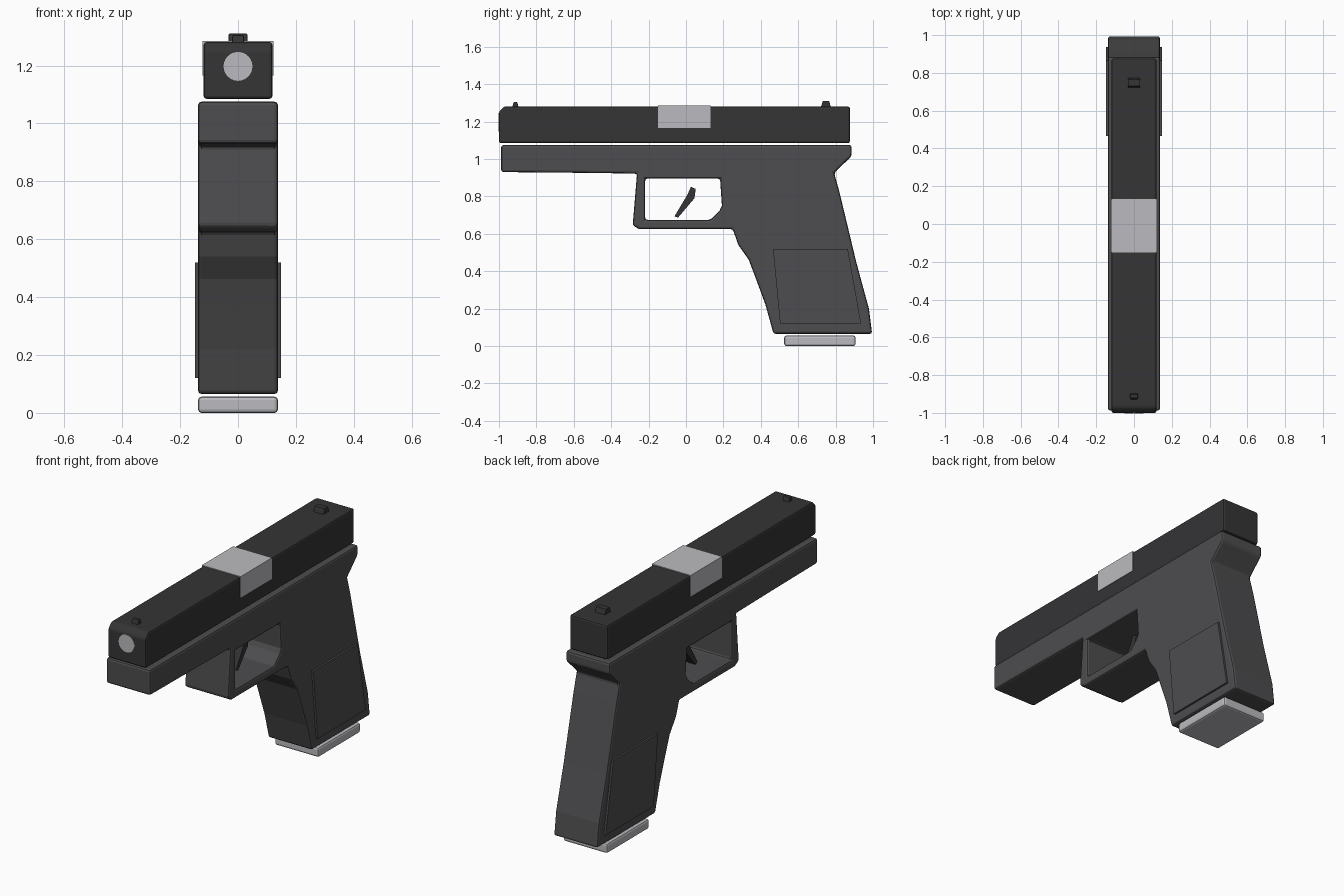
import bpy, bmesh
from math import radians

if "Cube" in bpy.data.objects:
    bpy.data.objects.remove(bpy.data.objects["Cube"])


def material(name, v):
    m = bpy.data.materials.new(name)
    m.diffuse_color = (v, v, v * 1.05, 1)
    m.use_nodes = True
    m.node_tree.nodes["Principled BSDF"].inputs["Base Color"].default_value = m.diffuse_color
    return m


SLIDE = material("dark_steel", 0.035)
FRAME = material("grey_polymer", 0.075)
LIGHT = material("light_steel", 0.5)


def prism(name, profile, half, mat=None, bevel=0.0, cutter=None):
    """Extrude a (y, z) side profile symmetrically across x."""
    bm = bmesh.new()
    face = bm.faces.new([bm.verts.new((-half, y, z)) for y, z in profile])
    ext = bmesh.ops.extrude_face_region(bm, geom=[face])
    moved = [g for g in ext["geom"] if isinstance(g, bmesh.types.BMVert)]
    bmesh.ops.translate(bm, verts=moved, vec=(2 * half, 0, 0))
    bmesh.ops.recalc_face_normals(bm, faces=bm.faces)
    mesh = bpy.data.meshes.new(name)
    bm.to_mesh(mesh)
    bm.free()
    ob = bpy.data.objects.new(name, mesh)
    bpy.context.collection.objects.link(ob)
    if mat:
        mesh.materials.append(mat)
    if cutter:
        b = ob.modifiers.new("opening", "BOOLEAN")
        b.object, b.operation, b.solver = cutter, "DIFFERENCE", "EXACT"
    if bevel:
        b = ob.modifiers.new("bevel", "BEVEL")
        b.width, b.segments, b.limit_method = bevel, 2, "ANGLE"
        b.angle_limit = radians(30)
    return ob


def box(y0, y1, z0, z1):
    return [(y0, z0), (y1, z0), (y1, z1), (y0, z1)]


def sight(y0, y1, z0, z1, taper):
    return [(y0, z0), (y1, z0), (y1 - taper, z1), (y0 + taper, z1)]


# Trigger opening cutter
opening = prism("guard_opening_cutter",
                [(-0.218, 0.895), (0.182, 0.895), (0.192, 0.75), (0.18, 0.725),
                 (0.13, 0.675), (-0.218, 0.675)], 0.3, FRAME)
opening.hide_render = True
opening.display_type = "WIRE"

# Frame with guard and grip
prism("frame",
      [(-0.988, 1.075), (0.885, 1.075), (0.885, 1.015), (0.792, 0.925),
       (0.82, 0.825), (0.91, 0.45), (0.978, 0.2), (0.995, 0.065),
       (0.468, 0.065), (0.425, 0.22), (0.37, 0.37), (0.335, 0.462),
       (0.28, 0.54), (0.25, 0.625), (-0.25, 0.625), (-0.285, 0.645),
       (-0.262, 0.922), (-0.55, 0.926), (-0.988, 0.93)],
      0.138, FRAME, 0.012, opening)

# Grip side panels
prism("grip_panels", [(0.465, 0.52), (0.865, 0.52), (0.936, 0.12), (0.503, 0.12)],
      0.149, FRAME)

# Slide
prism("slide",
      [(-1.0, 1.085), (0.876, 1.085), (0.876, 1.281), (-0.972, 1.281), (-1.0, 1.253)],
      0.119, SLIDE, 0.01)

# Ejection port block
prism("ejection_port", box(-0.15, 0.132, 1.165, 1.285), 0.122, LIGHT)

# Magazine base
prism("magazine_base", box(0.525, 0.907, 0.0, 0.056), 0.138, LIGHT, 0.012)

# Trigger
prism("trigger", [(-0.062, 0.693), (-0.042, 0.687), (0.045, 0.79), (0.052, 0.84),
                  (0.026, 0.851), (0.008, 0.81)], 0.03, SLIDE)

# Sights
prism("front_sight", sight(-0.931, -0.893, 1.27, 1.305, 0.01), 0.02, SLIDE, 0.003)
prism("rear_sight", sight(0.719, 0.777, 1.27, 1.31, 0.012), 0.032, SLIDE, 0.003)

# Barrel end
bpy.ops.mesh.primitive_cylinder_add(vertices=24, radius=0.05, depth=0.2,
                                    location=(0, -0.902, 1.197),
                                    rotation=(radians(90), 0, 0))
barrel = bpy.context.object
barrel.name = "barrel"
barrel.data.materials.append(LIGHT)
bpy.ops.object.shade_smooth_by_angle(angle=radians(30))
